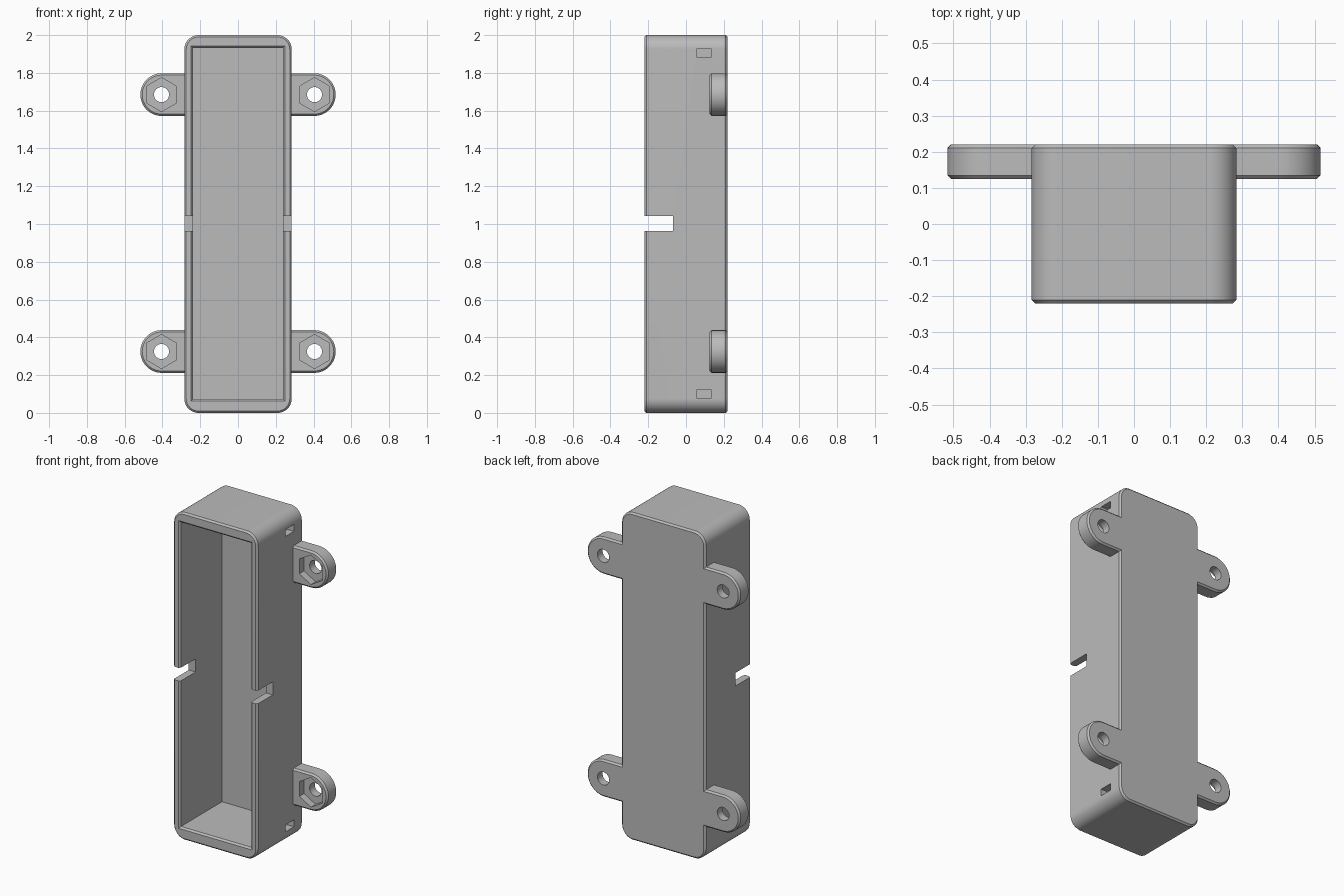
import bpy
import bmesh
from math import cos, sin, pi, radians

cube = bpy.data.objects.get("Cube")
if cube:
    bpy.data.objects.remove(cube, do_unlink=True)

grey = bpy.data.materials.new("plain grey")
grey.use_nodes = True
COLOUR = (0.5, 0.5, 0.5, 1)
grey.diffuse_color = COLOUR
grey.node_tree.nodes["Principled BSDF"].inputs["Base Color"].default_value = COLOUR

DEPTH = 0.22      # half depth of the case
CHAMFER = 0.01


def rounded_rect(half_w, half_h, r=0, steps=14):
    """Outline in x and z; sharp corners when r is zero."""
    pts = []
    for i, (sx, sz) in enumerate([(1, 1), (-1, 1), (-1, -1), (1, -1)]):
        cx, cz = sx * (half_w - r), sz * (half_h - r)
        for k in range(steps + 1 if r else 1):
            a = (i + k / steps) * pi / 2
            pts.append((cx + r * cos(a), cz + r * sin(a)))
    # a fully round end makes neighbouring corners meet
    return [p for i, p in enumerate(pts)
            if abs(p[0] - pts[i - 1][0]) + abs(p[1] - pts[i - 1][1]) > 1e-6]


def polygon(r, sides, turn=0):
    return [(r * cos(turn + 2 * pi * k / sides), r * sin(turn + 2 * pi * k / sides))
            for k in range(sides)]


def loft(name, sections, x=0, z=0):
    """Closed solid through (y, outline) sections along the depth."""
    bm = bmesh.new()
    rings = [[bm.verts.new((x + px, y, z + pz)) for px, pz in outline]
             for y, outline in sections]
    n = len(rings[0])
    for a, b in zip(rings, rings[1:]):
        for i in range(n):
            j = (i + 1) % n
            bm.faces.new((a[i], a[j], b[j], b[i]))
    bm.faces.new(rings[0])
    bm.faces.new(rings[-1])
    bmesh.ops.recalc_face_normals(bm, faces=bm.faces)
    mesh = bpy.data.meshes.new(name)
    bm.to_mesh(mesh)
    bm.free()
    mesh.materials.append(grey)
    obj = bpy.data.objects.new(name, mesh)
    bpy.context.collection.objects.link(obj)
    return obj


def chamfered(name, half_w, half_h, r, y0, y1, z):
    """Rounded slab with chamfered front and back rims."""
    c = CHAMFER
    big = rounded_rect(half_w, half_h, r)
    small = rounded_rect(half_w - c, half_h - c, r - c)
    return loft(name, [(y0, small), (y0 + c, big), (y1 - c, big), (y1, small)], z=z)


def box(name, x0, x1, y0, y1, z0, z1):
    outline = rounded_rect((x1 - x0) / 2, (z1 - z0) / 2)
    return loft(name, [(y0, outline), (y1, outline)], (x0 + x1) / 2, (z0 + z1) / 2)


def combine(target, tool, operation):
    tool.hide_render = True
    mod = target.modifiers.new(tool.name, 'BOOLEAN')
    mod.operation = operation
    mod.solver = 'EXACT'
    mod.object = tool
    bpy.context.view_layer.objects.active = target
    bpy.ops.object.modifier_apply(modifier=mod.name)
    bpy.data.objects.remove(tool, do_unlink=True)


# Outer shell
case = chamfered("case_with_mounting_tabs", 0.284, 1.0, 0.075, -DEPTH, DEPTH, 1.0)

# Mounting tabs: a round-ended bar makes each left and right pair
TAB_HEIGHTS = (0.325, 1.685)
for z in TAB_HEIGHTS:
    combine(case, chamfered("tab_pair", 0.517, 0.113, 0.113, 0.125, DEPTH, z), 'UNION')

# Hollow inside with a bevelled mouth
inner = rounded_rect(0.238, 0.93)
mouth = rounded_rect(0.248, 0.94)
combine(case, loft("cavity", [(-0.3, mouth), (-DEPTH, mouth), (-DEPTH + 0.01, inner),
                              (0.185, inner)], z=1.003), 'DIFFERENCE')

# Cable notch through both side walls
combine(case, box("cable_notch", -0.4, 0.4, -0.3, -0.07, 0.963, 1.043), 'DIFFERENCE')

# Small slots through the left wall only
for z in (0.1, 1.905):
    combine(case, box("tie_slot", 0.2, 0.35, 0.055, 0.135, z - 0.021, z + 0.021), 'DIFFERENCE')

# Screw holes with hexagonal nut pockets
for z in TAB_HEIGHTS:
    for x in (-0.405, 0.405):
        hexagon = polygon(0.09, 6, pi / 2)
        circle = polygon(0.04, 32)
        combine(case, loft("nut_pocket", [(0.05, hexagon), (0.17, hexagon)], x, z), 'DIFFERENCE')
        combine(case, loft("screw_hole", [(0.05, circle), (0.3, circle)], x, z), 'DIFFERENCE')

bpy.ops.object.select_all(action='DESELECT')
case.select_set(True)
bpy.context.view_layer.objects.active = case
bpy.ops.object.shade_smooth_by_angle(angle=radians(30))
